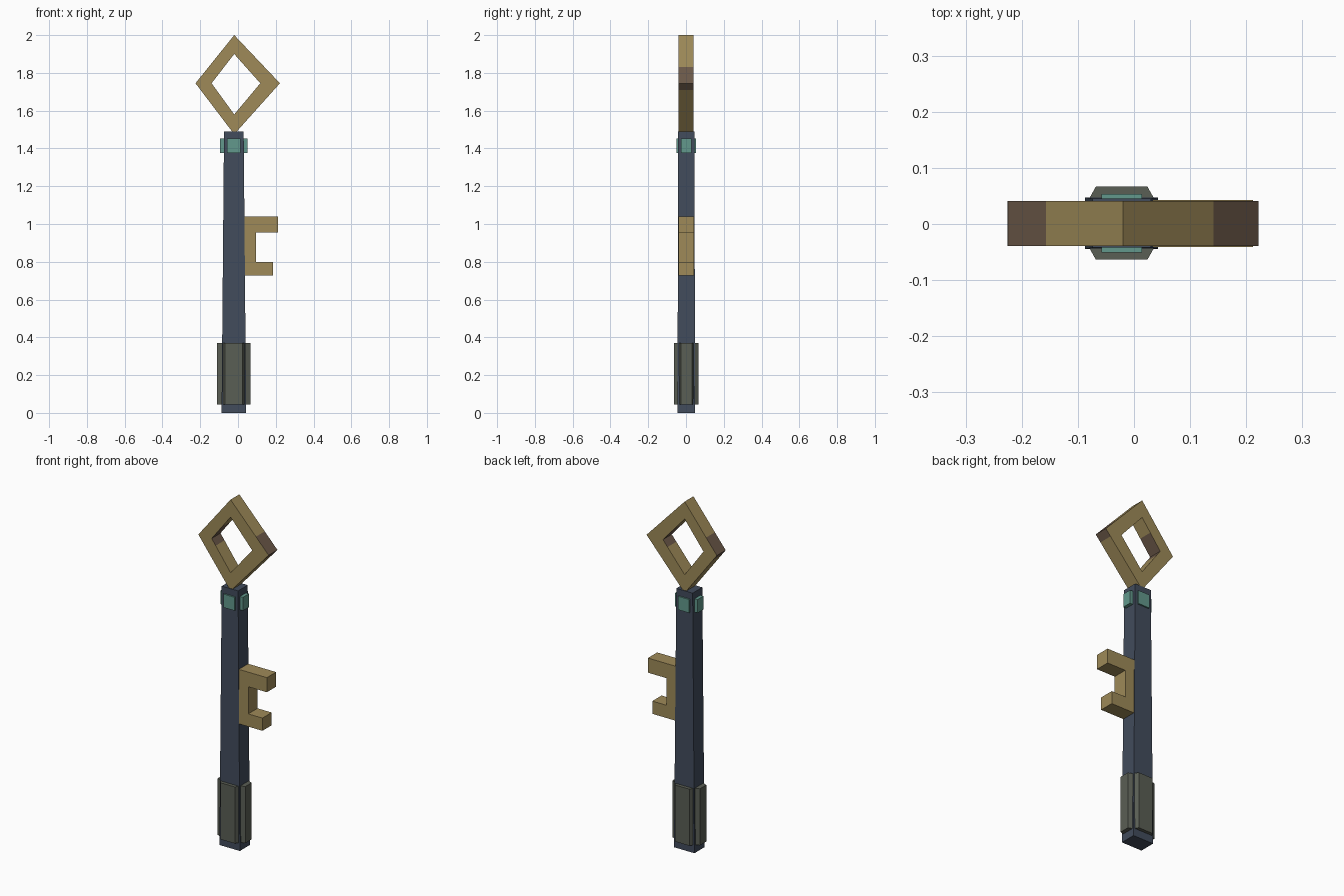
import bpy, bmesh
from mathutils import Vector, Matrix
from math import pi

cube = bpy.data.objects.get("Cube")
if cube:
    bpy.data.objects.remove(cube, do_unlink=True)

CX, CY = -0.022, 0.0015  # shaft axis


def material(name, rgb):
    m = bpy.data.materials.new(name)
    m.use_nodes = True
    m.diffuse_color = (*rgb, 1)
    m.node_tree.nodes["Principled BSDF"].inputs["Base Color"].default_value = (*rgb, 1)
    return m


gold = material("dull gold", (0.342, 0.254, 0.098))
brown = material("worn brown", (0.15, 0.10, 0.067))
navy = material("slate blue", (0.054, 0.072, 0.107))
grey = material("olive grey", (0.102, 0.112, 0.089))
teal = material("teal", (0.122, 0.314, 0.262))


def finish(name, bm, *mats):
    bmesh.ops.recalc_face_normals(bm, faces=bm.faces[:])
    mesh = bpy.data.meshes.new(name)
    bm.to_mesh(mesh)
    bm.free()
    for m in mats:
        mesh.materials.append(m)
    obj = bpy.data.objects.new(name, mesh)
    bpy.context.collection.objects.link(obj)
    return obj


def extrude(bm, points, offset):
    """Extrude a closed outline of 3D points by an offset."""
    face = bm.faces.new([bm.verts.new(p) for p in points])
    ext = bmesh.ops.extrude_face_region(bm, geom=[face])
    moved = [v for v in ext["geom"] if isinstance(v, bmesh.types.BMVert)]
    bmesh.ops.translate(bm, verts=moved, vec=offset)
    return moved


# Tapered square shaft
bm = bmesh.new()
base = [(CX + sx * 0.065, CY + sy * 0.046, 0) for sx, sy in ((-1, -1), (1, -1), (1, 1), (-1, 1))]
for v in extrude(bm, base, (0, 0, 1.49)):
    v.co.x = CX + (v.co.x - CX) * 0.8
    v.co.y = CY + (v.co.y - CY) * 0.95
finish("shaft", bm, navy)


def plate(name, turn, base_half, top_half, inner, outer, z0, z1, mat):
    """Chamfered plate standing on one side of the shaft."""
    bm = bmesh.new()
    outline = [(-base_half, -inner, z0), (base_half, -inner, z0),
               (top_half, -outer, z0), (-top_half, -outer, z0)]
    extrude(bm, outline, (0, 0, z1 - z0))
    place = Matrix.Translation((CX, CY, 0)) @ Matrix.Rotation(turn * pi / 2, 4, "Z")
    bmesh.ops.transform(bm, matrix=place, verts=bm.verts[:])
    finish(name, bm, mat)


# Grip plates and inlays on all four sides
for turn, side in enumerate(("front", "left", "back", "right")):
    if turn % 2 == 0:
        plate("grip_" + side, turn, 0.06, 0.046, 0.04, 0.065, 0.045, 0.37, grey)
        plate("inlay_" + side, turn, 0.036, 0.036, 0.04, 0.052, 1.375, 1.452, teal)
    else:
        plate("grip_" + side, turn, 0.04, 0.029, 0.055, 0.088, 0.045, 0.37, grey)
        plate("inlay_" + side, turn, 0.027, 0.027, 0.048, 0.072, 1.375, 1.452, teal)

# Key bit with two teeth
bit = [(0.02, 0.727), (0.184, 0.727), (0.184, 0.8), (0.094, 0.8),
       (0.094, 0.956), (0.212, 0.956), (0.212, 1.04), (0.02, 1.04)]
bm = bmesh.new()
extrude(bm, [(x, -0.041, z) for x, z in bit], (0, 0.084, 0))
finish("key_bit", bm, gold)

# Diamond bow with an open centre
outer = [(-0.02, 2.0), (0.222, 1.745), (-0.02, 1.475), (-0.225, 1.745)]
inner = [(-0.02, 1.9), (0.118, 1.745), (-0.02, 1.58), (-0.14, 1.745)]
bm = bmesh.new()
rings = [[bm.verts.new((x, y, z)) for x, z in loop]
         for loop, y in ((outer, -0.039), (outer, 0.041), (inner, 0.041), (inner, -0.039))]
for a, b in zip(rings, rings[1:] + rings[:1]):
    for i in range(4):
        j = (i + 1) % 4
        bm.faces.new((a[i], a[j], b[j], b[i]))
# Worn patches on the rim faces around the side corners
for z in (1.71, 1.83):
    bmesh.ops.bisect_plane(bm, geom=bm.verts[:] + bm.edges[:] + bm.faces[:],
                           plane_co=(0, 0, z), plane_no=(0, 0, 1))
bm.normal_update()
for f in bm.faces:
    if abs(f.normal.y) < 0.5 and 1.71 < f.calc_center_median().z < 1.83:
        f.material_index = 1
finish("diamond_bow", bm, gold, brown)
